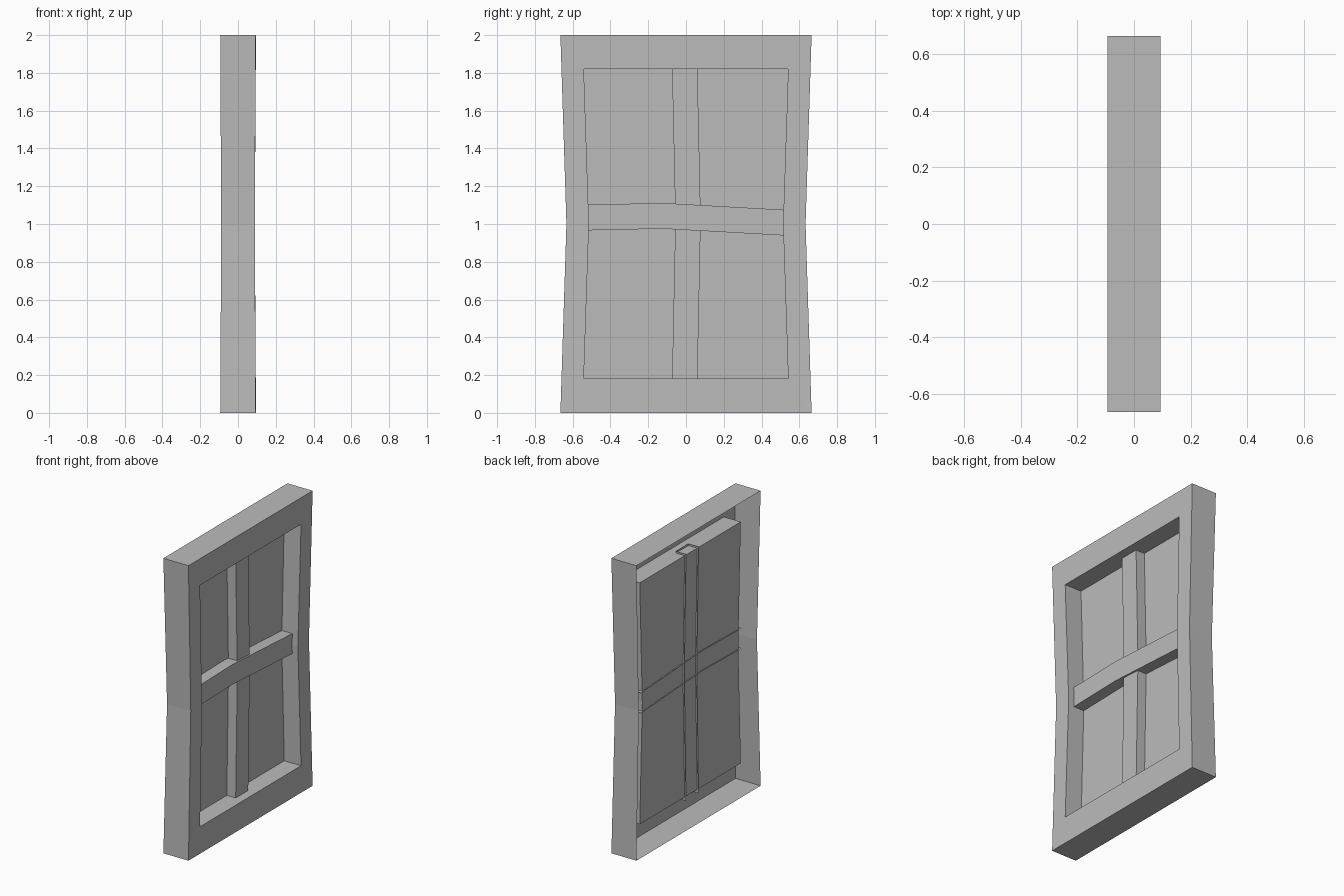
import bpy
import bmesh

cube = bpy.data.objects.get("Cube")
if cube:
    bpy.data.objects.remove(cube, do_unlink=True)

# Single plain grey for every part
grey = bpy.data.materials.new("plain_grey")
grey.use_nodes = True
grey.diffuse_color = (0.5, 0.5, 0.5, 1)
grey.node_tree.nodes["Principled BSDF"].inputs["Base Color"].default_value = grey.diffuse_color


def finish(name, bm):
    mesh = bpy.data.meshes.new(name)
    bm.to_mesh(mesh)
    bm.free()
    mesh.materials.append(grey)
    obj = bpy.data.objects.new(name, mesh)
    bpy.context.collection.objects.link(obj)
    return obj


def outline(bm, x, x_mid, half, half_mid, low, high):
    """Six-point upright loop, pinched at mid height."""
    mid = 1.0
    points = [(x, -half, low), (x, half, low), (x_mid, half_mid, mid),
              (x, half, high), (x, -half, high), (x_mid, -half_mid, mid)]
    return [bm.verts.new(p) for p in points]


def bridge(bm, a, b, closed=True):
    n = len(a)
    for i in range(n if closed else n - 1):
        j = (i + 1) % n
        bm.faces.new((a[i], a[j], b[j], b[i]))


FRONT, FRONT_MID, PANE_X = 0.094, 0.089, -0.032
OUTER = (0.665, 0.633, 0.0, 2.0)
INNER = (0.541, 0.514, 0.183, 1.82)

# Frame: outer shell, front border and recess walls, open at the rear
bm = bmesh.new()
loops = [outline(bm, -FRONT, -FRONT_MID, *OUTER),
         outline(bm, FRONT, FRONT_MID, *OUTER),
         outline(bm, FRONT, FRONT_MID, *INNER),
         outline(bm, PANE_X, PANE_X, *INNER)]
for a, b in zip(loops, loops[1:]):
    bridge(bm, a, b)
finish("window_frame", bm)

# Flat pane closing the recess
bm = bmesh.new()
bm.faces.new(outline(bm, PANE_X, PANE_X, *INNER))
finish("window_pane", bm)


def channel(name, path, offset, back, front):
    """Hollow glazing bar, open at the rear and at both ends."""
    bm = bmesh.new()
    dy, dz = offset
    rows = []
    for y, z in path:
        profile = [(back, -1), (front, -1), (front, 1), (back, 1)]
        rows.append([bm.verts.new((x, y + s * dy, z + s * dz)) for x, s in profile])
    for a, b in zip(rows, rows[1:]):
        bridge(bm, a, b, closed=False)
    return finish(name, bm)


# Crossed glazing bars, each slightly bent
channel("upright_bar", [(-0.007, 0.16), (0.011, 1.03), (-0.007, 1.832)],
        (0.067, 0), -0.042, 0.034)
channel("cross_bar", [(-0.54, 1.034), (-0.12, 1.043), (0.54, 1.006)],
        (0, -0.068), -0.04, 0.046)
